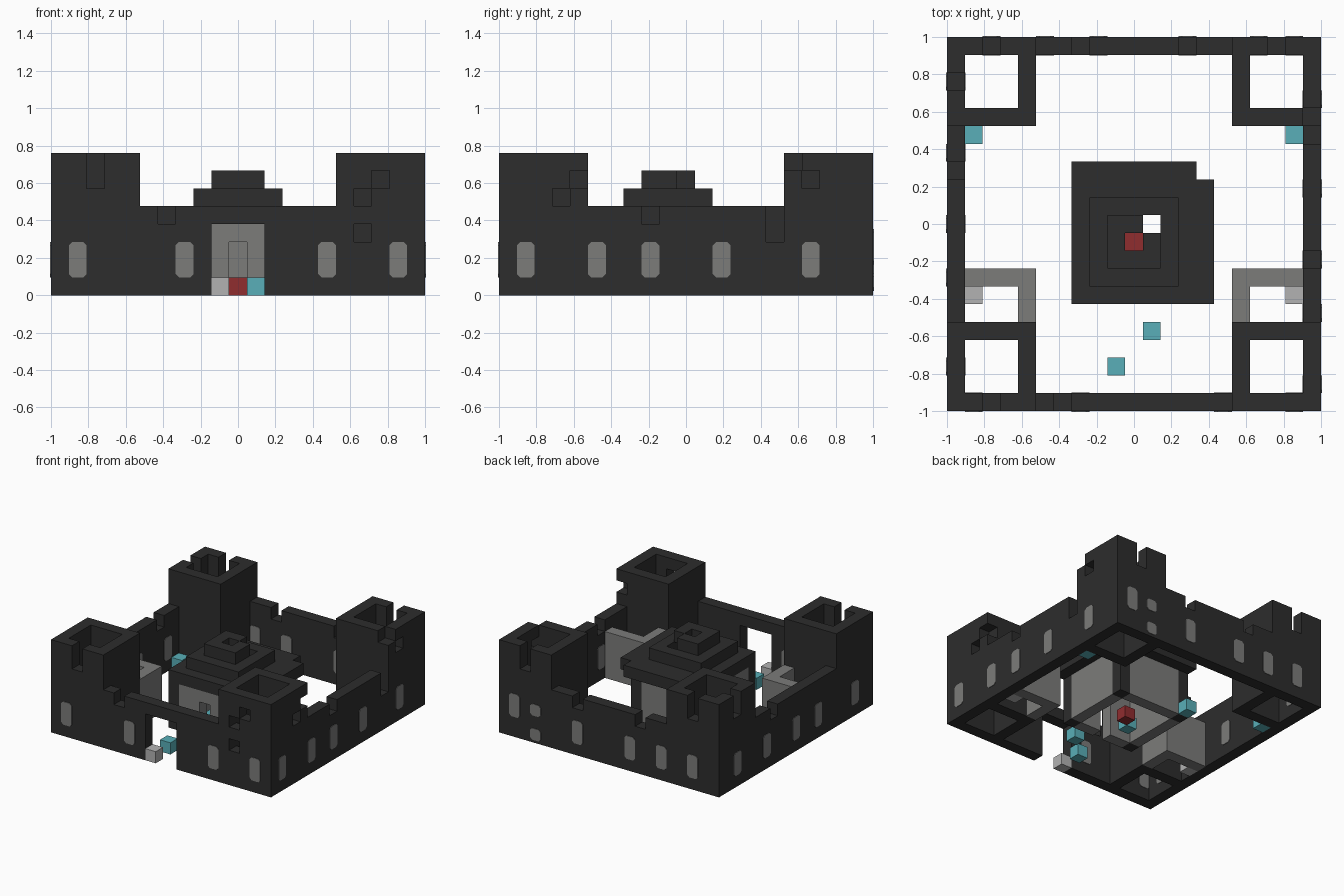
import bpy
import bmesh
from mathutils import Matrix, Vector

N = 21            # blocks along each side
U = 2 / N         # block size

cube = bpy.data.objects.get("Cube")
if cube:
    bpy.data.objects.remove(cube, do_unlink=True)


def material(name, r, g, b):
    m = bpy.data.materials.new(name)
    m.use_nodes = True
    m.diffuse_color = (r, g, b, 1)
    m.node_tree.nodes["Principled BSDF"].inputs["Base Color"].default_value = (r, g, b, 1)
    return m


DARK = material("dark stone", .026, .026, .026)
GREY = material("mid grey", .2, .2, .195)
LIGHT = material("light grey", .45, .45, .45)
TEAL = material("teal", .1, .43, .48)
RED = material("red", .28, .026, .028)


def finish(name, bm, mat):
    mesh = bpy.data.meshes.new(name)
    bm.to_mesh(mesh)
    bm.free()
    mesh.materials.append(mat)
    ob = bpy.data.objects.new(name, mesh)
    bpy.context.collection.objects.link(ob)
    return ob


def block(i, j, k):
    """Filled cells for inclusive (first, last) ranges."""
    return {(x, y, z) for x in range(i[0], i[1] + 1)
            for y in range(j[0], j[1] + 1) for z in range(k[0], k[1] + 1)}


def ring(i, j, k):
    """Hollow square of one-block walls."""
    return block(i, j, k) - block((i[0] + 1, i[1] - 1), (j[0] + 1, j[1] - 1), k)


def blocks_object(name, cells, mat):
    """Skin a set of cells, keeping only exposed faces."""
    bm = bmesh.new()
    for c in cells:
        for axis in range(3):
            for side in (0, 1):
                n = list(c)
                n[axis] += 2 * side - 1
                if tuple(n) in cells:
                    continue
                a, b = (axis + 1) % 3, (axis + 2) % 3
                quad = []
                for da, db in ((0, 0), (1, 0), (1, 1), (0, 1)):
                    p = list(c)
                    p[axis] += side
                    p[a] += da
                    p[b] += db
                    quad.append(bm.verts.new((p[0] * U - 1, p[1] * U - 1, p[2] * U)))
                bm.faces.new(quad if side else quad[::-1])
    bmesh.ops.remove_doubles(bm, verts=bm.verts, dist=U / 100)
    return finish(name, bm, mat)


# Corner towers with notches and missing blocks
LOW, HIGH = (0, 4), (16, 20)
towers = {
    "front_right_tower": (LOW, LOW, block((2, 2), (0, 0), (6, 7))),
    "front_left_tower": (HIGH, LOW, {(18, 0, 6), (17, 0, 5), (17, 0, 3),
                                     (20, 4, 6), (20, 3, 5)}),
    "back_right_tower": (LOW, HIGH, block((2, 2), (20, 20), (6, 7))
                         | block((0, 0), (18, 18), (6, 7))),
    "back_left_tower": (HIGH, HIGH, block((18, 18), (20, 20), (6, 7))
                        | {(20, 16, 7), (20, 17, 6)}),
}
for name, (i, j, gone) in towers.items():
    blocks_object(name, ring(i, j, (0, 7)) - gone, DARK)

# Curtain walls between the towers
SPAN, H = (5, 15), (0, 4)
gate = block((9, 11), (0, 0), (0, 3))
blocks_object("front_wall", block(SPAN, (0, 0), H) - gate - {(6, 0, 4)}, DARK)
blocks_object("back_wall", block(SPAN, (20, 20), H) - {(7, 20, 4), (13, 20, 4)}, DARK)
blocks_object("right_wall", block((0, 0), SPAN, H) - {(0, 13, 4)}, DARK)
blocks_object("left_wall", block((20, 20), SPAN, H)
              - {(20, 15, 3), (20, 15, 4), (20, 8, 4)}, DARK)

# Side rooms behind the front towers
blocks_object("right_room_wall", block((1, 4), (7, 7), (0, 3)) | block((4, 4), (5, 7), (0, 3)), GREY)
blocks_object("left_room_wall", block((16, 19), (7, 7), (0, 3)) | block((16, 16), (5, 7), (0, 3)), GREY)

# Keep: dark corner pillars, grey panels, stepped hollow roof
pillars = {(x, y, z) for x in (7, 13) for y in (6, 12) for z in range(4)}
blocks_object("keep_pillars", pillars, DARK)
door = block((10, 10), (6, 6), (0, 2))
blocks_object("keep_walls", ring((7, 13), (6, 12), (0, 3)) - pillars - door, GREY)
eaves = block((7, 14), (6, 13), (4, 4)) - block((8, 12), (7, 11), (4, 4)) - {(14, 13, 4)}
blocks_object("keep_eaves", eaves, DARK)
blocks_object("keep_roof_step", ring((8, 12), (7, 11), (5, 5)), DARK)
blocks_object("keep_roof_top", ring((9, 11), (8, 10), (6, 6)) - {(11, 10, 6)}, DARK)

# Loose single blocks on the ground
for name, mat, spots in (
        ("red_block", RED, [(10, 9)]),
        ("light_block", LIGHT, [(9, 0), (1, 6), (19, 6)]),
        ("teal_block", TEAL, [(9, 2), (11, 4), (1, 15), (19, 15), (7, 13), (9, 8)])):
    for x, y in spots:
        blocks_object(name, {(x, y, 0)}, mat)


def window(name, x, y, along_x, z=.19, height=.19):
    """Pane running through a wall, with chamfered upright corners."""
    size = Vector((U, U + .008, height) if along_x else (U + .008, U, height))
    bm = bmesh.new()
    bmesh.ops.create_cube(bm, size=1, matrix=Matrix.Translation((x, y, z)) @ Matrix.Diagonal(size).to_4x4())
    depth = 1 if along_x else 0
    edges = [e for e in bm.edges
             if abs((e.verts[0].co - e.verts[1].co)[depth]) > U / 2]
    bmesh.ops.bevel(bm, geom=edges, offset=.018, segments=1, affect='EDGES')
    finish(name, bm, GREY)


# Windows on each outer wall
EDGE = 1 - U / 2
for x in (-9, -3, 5, 9):
    window("front_window", x * U, -EDGE, True)
for x in (-8, -5, -2, 3):
    window("back_window", x * U, EDGE, True)
window("back_window_high", 9 * U, EDGE, True, z=.26)
for z in (.07, .27):
    window("back_window_small", 7 * U, EDGE, True, z=z, height=U)
for y in (-9, -5, -2, 2, 7):
    window("left_window", EDGE, y * U, False)
for y in (-8, -3, 0, 4, 8):
    window("right_window", -EDGE, y * U, False)
